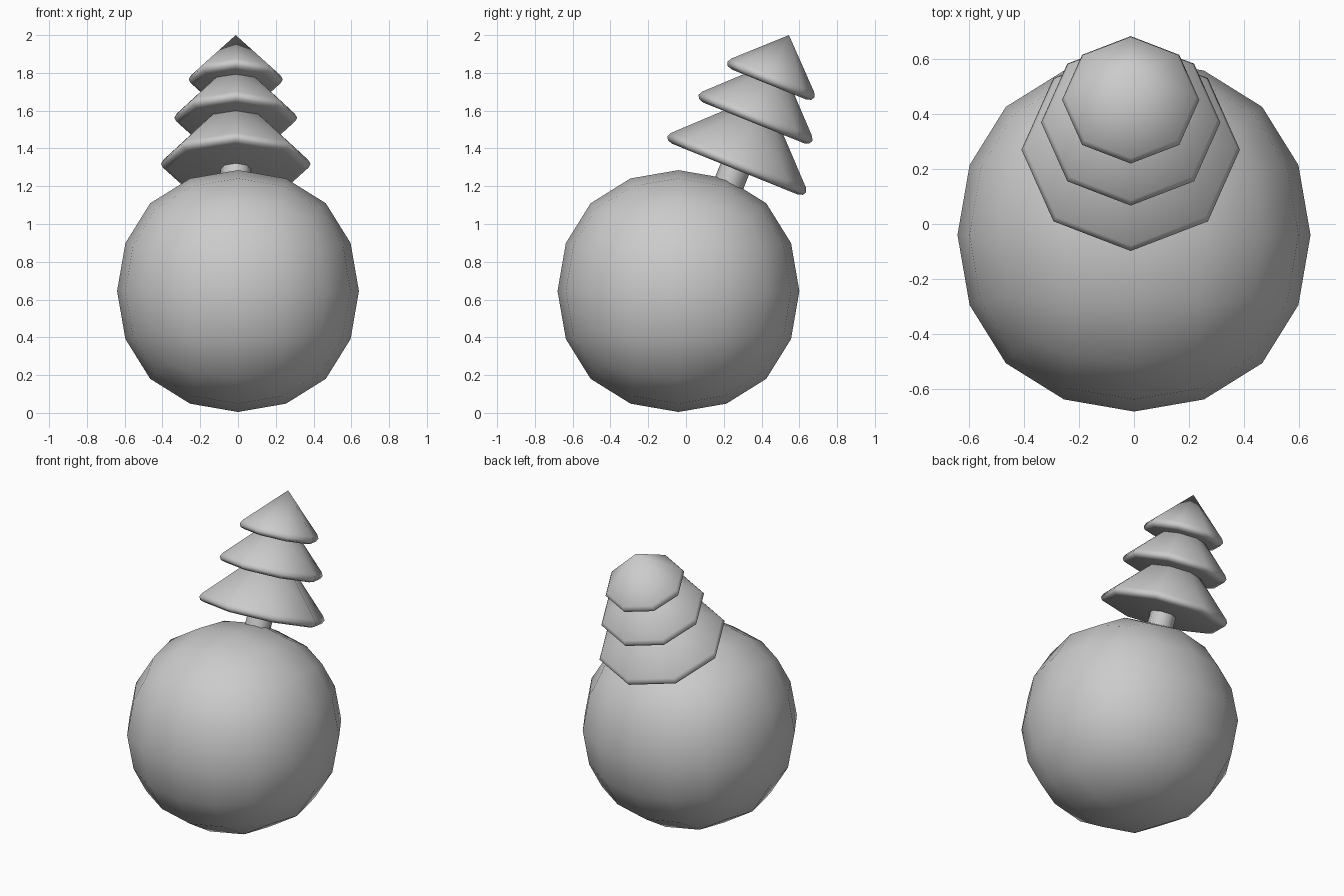
import bpy, bmesh, math

if "Cube" in bpy.data.objects:
    bpy.data.objects.remove(bpy.data.objects["Cube"])

TIP = (-0.012, 0.545, 2.0)      # top of the leaning tree
LEAN = math.radians(-22)
SIDES = 8


def lathe(name, profile):
    """Revolve (radius, distance below tip) pairs around the tree axis."""
    bm = bmesh.new()
    rings = []
    for r, t in profile:
        rings.append([bm.verts.new((r * math.cos(k * math.tau / SIDES),
                                    r * math.sin(k * math.tau / SIDES), -t))
                      for k in range(SIDES)])
    for a, b in zip(rings, rings[1:]):
        for k in range(SIDES):
            j = (k + 1) % SIDES
            bm.faces.new((a[k], b[k], b[j], a[j]))
    bm.faces.new(rings[0])
    bm.faces.new(rings[-1][::-1])
    bmesh.ops.remove_doubles(bm, verts=bm.verts, dist=0.0005)
    bmesh.ops.recalc_face_normals(bm, faces=bm.faces)
    mesh = bpy.data.meshes.new(name)
    bm.to_mesh(mesh)
    bm.free()
    obj = bpy.data.objects.new(name, mesh)
    bpy.context.collection.objects.link(obj)
    obj.location = TIP
    obj.rotation_euler.x = LEAN
    bpy.ops.object.select_all(action='DESELECT')
    obj.select_set(True)
    bpy.context.view_layer.objects.active = obj
    bpy.ops.object.shade_smooth_by_angle(angle=math.radians(60))
    return obj


def tier(name, radius, rim, top_radius, top):
    """Cone of branches with a rounded rim and a flat underside."""
    lathe(name, [(top_radius, top), (radius - 0.012, rim - 0.023), (radius, rim),
                 (radius - 0.010, rim + 0.020), (radius - 0.037, rim + 0.029)])


# Snowball: a cube rounded by subdivision
bpy.ops.mesh.primitive_cube_add(size=1.525, location=(0, -0.04, 0.645))
ball = bpy.context.object
ball.name = "ball"
sub = ball.modifiers.new("round", 'SUBSURF')
sub.levels = sub.render_levels = 2
bpy.ops.object.shade_smooth()

# Tree branches, top to bottom
tier("top_branches", 0.249, 0.253, 0.0, 0.0)
tier("middle_branches", 0.325, 0.472, 0.125, 0.262)
tier("bottom_branches", 0.396, 0.736, 0.145, 0.475)

# Trunk, sunk into the ball
lathe("trunk", [(0.081, 0.75), (0.081, 0.90)])
